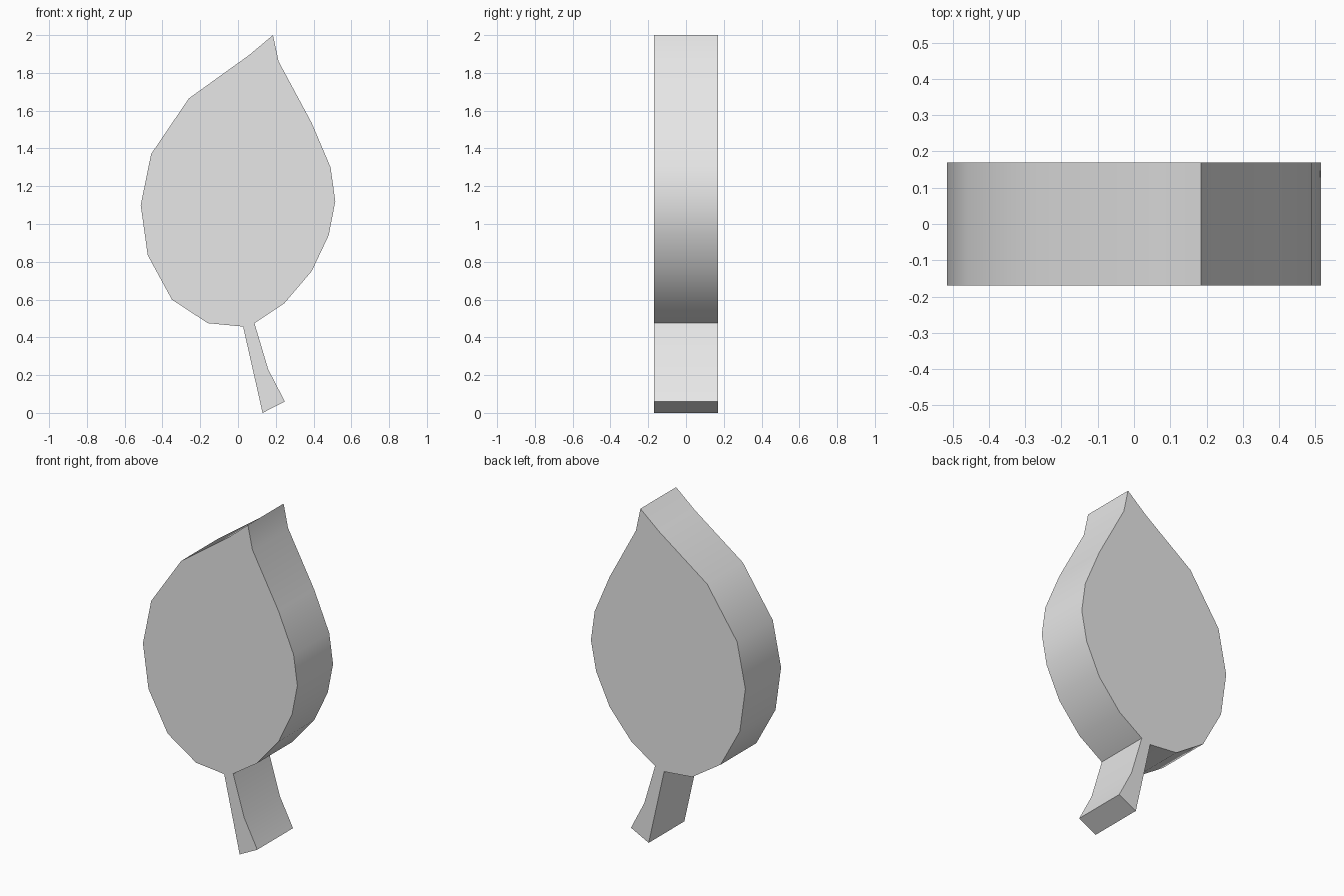
import bpy
import bmesh
import math

cube = bpy.data.objects.get("Cube")
if cube:
    bpy.data.objects.remove(cube, do_unlink=True)

HALF_DEPTH = 0.17

# Outline in (x, z): right edge from the tip down, stem, then left edge up
right_edge = [(0.185, 2.0), (0.215, 1.86), (0.39, 1.535), (0.49, 1.3), (0.515, 1.12),
              (0.48, 0.94), (0.39, 0.75), (0.245, 0.58), (0.087, 0.475)]
stem = [(0.16, 0.23), (0.248, 0.06), (0.13, 0), (0.027, 0.457)]
left_edge = [(-0.16, 0.475), (-0.35, 0.6), (-0.478, 0.835), (-0.515, 1.1),
             (-0.46, 1.37), (-0.26, 1.665), (0.06, 1.895)]

# Plain grey for the whole leaf
grey = bpy.data.materials.new("light_grey")
grey.use_nodes = True
colour = (0.8, 0.8, 0.8, 1)
grey.diffuse_color = colour
grey.node_tree.nodes["Principled BSDF"].inputs["Base Color"].default_value = colour

# Flat leaf face extruded from front to back
bm = bmesh.new()
front = bm.faces.new([bm.verts.new((x, -HALF_DEPTH, z))
                      for x, z in right_edge + stem + left_edge])
result = bmesh.ops.extrude_face_region(bm, geom=[front], use_keep_orig=True)
back_verts = [v for v in result["geom"] if isinstance(v, bmesh.types.BMVert)]
bmesh.ops.translate(bm, verts=back_verts, vec=(0, 2 * HALF_DEPTH, 0))
bmesh.ops.recalc_face_normals(bm, faces=bm.faces)
mesh = bpy.data.meshes.new("leaf")
bm.to_mesh(mesh)
bm.free()
mesh.materials.append(grey)

# Smooth rim with sharp tip, stem corners and front and back borders
leaf = bpy.data.objects.new("leaf", mesh)
bpy.context.collection.objects.link(leaf)
bpy.context.view_layer.objects.active = leaf
leaf.select_set(True)
bpy.ops.object.shade_smooth_by_angle(angle=math.radians(35))
